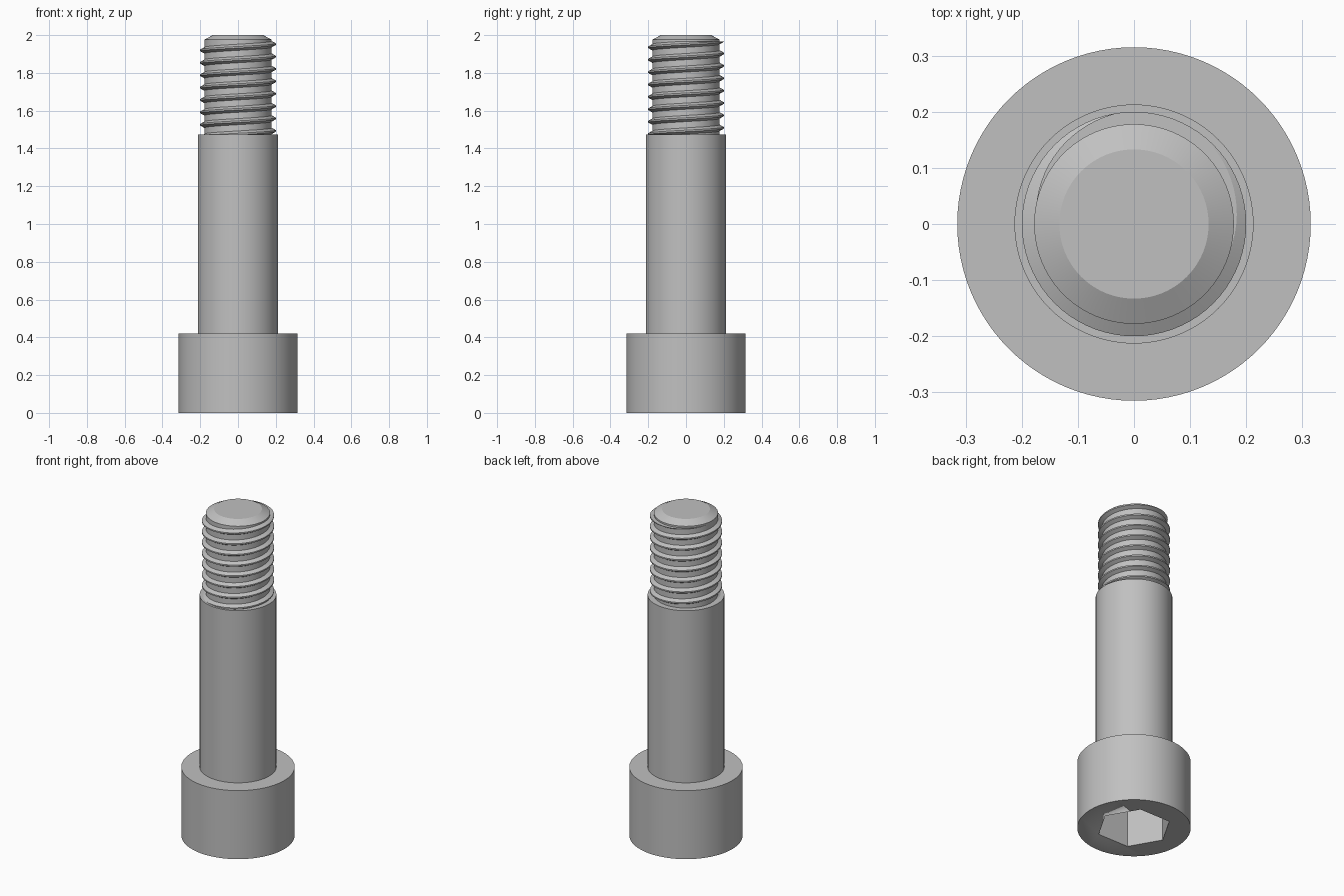
import bpy, bmesh
from math import cos, sin, tau, radians
from mathutils import Matrix, Vector

if "Cube" in bpy.data.objects:
    bpy.data.objects.remove(bpy.data.objects["Cube"])

HEAD_R, HEAD_H = 0.315, 0.42
SHANK_R, SHANK_TOP = 0.213, 1.475
CORE_R, CREST_R, PITCH = 0.178, 0.2, 0.0656
SEGMENTS = 96

# Plain steel grey
steel = bpy.data.materials.new("steel_grey")
steel.use_nodes = True
steel.diffuse_color = (0.53, 0.53, 0.53, 1)
steel.node_tree.nodes["Principled BSDF"].inputs["Base Color"].default_value = steel.diffuse_color


def make_object(name, bm, angle=25):
    bmesh.ops.recalc_face_normals(bm, faces=bm.faces)
    mesh = bpy.data.meshes.new(name)
    bm.to_mesh(mesh)
    bm.free()
    mesh.materials.append(steel)
    obj = bpy.data.objects.new(name, mesh)
    bpy.context.collection.objects.link(obj)
    bpy.ops.object.select_all(action='DESELECT')
    bpy.context.view_layer.objects.active = obj
    obj.select_set(True)
    bpy.ops.object.shade_smooth_by_angle(angle=radians(angle))
    return obj


def add_cone(bm, sides, r1, r2, z1, z2, turn=0):
    place = Matrix.Translation((0, 0, (z1 + z2) / 2)) @ Matrix.Rotation(turn, 4, 'Z')
    bmesh.ops.create_cone(bm, cap_ends=True, segments=sides, radius1=r1, radius2=r2,
                          depth=z2 - z1, matrix=place)


def lathe(name, profile):
    bm = bmesh.new()
    rings = [[bm.verts.new((r * cos(tau * i / SEGMENTS), r * sin(tau * i / SEGMENTS), z))
              for i in range(SEGMENTS)] for r, z in profile]
    for low, high in zip(rings, rings[1:]):
        for i in range(SEGMENTS):
            j = (i + 1) % SEGMENTS
            bm.faces.new((low[i], low[j], high[j], high[i]))
    bm.faces.new(rings[0])
    bm.faces.new(rings[-1])
    return make_object(name, bm, 20)


# Round head with a hexagonal socket underneath
bm = bmesh.new()
add_cone(bm, SEGMENTS, HEAD_R, HEAD_R, 0, HEAD_H)
head = make_object("head", bm)

bm = bmesh.new()
add_cone(bm, 6, 0.208, 0.208, -0.1, 0.25, radians(30))
cutter = make_object("socket_cutter", bm)
cutter.hide_render = True
cut = head.modifiers.new("socket", 'BOOLEAN')
cut.operation = 'DIFFERENCE'
cut.solver = 'EXACT'
cut.object = cutter
bpy.context.view_layer.objects.active = head
bpy.ops.object.modifier_apply(modifier=cut.name)
bpy.data.objects.remove(cutter)

# Smooth shank
lathe("shank", [(SHANK_R, HEAD_H - 0.01), (SHANK_R, SHANK_TOP)])

# Threaded core with a chamfered tip
lathe("threaded_core", [(CORE_R, SHANK_TOP - 0.02), (CORE_R, 1.976), (0.133, 2.0)])

# Right-handed helical thread, trimmed flat near the tip
section = [(CORE_R - 0.006, -PITCH / 4), (CORE_R, -PITCH / 4), (CREST_R, -PITCH / 16),
           (CREST_R, PITCH / 16), (CORE_R, PITCH / 4), (CORE_R - 0.006, PITCH / 4)]
bm = bmesh.new()
per_turn, first, last = 72, -8 * 72, 72
rings = []
for k in range(first, last + 1):
    a = tau * k / per_turn
    z = 1.952 + PITCH * k / per_turn
    rings.append([bm.verts.new((r * cos(a), r * sin(a), z + dz)) for r, dz in section])
for one, two in zip(rings, rings[1:]):
    for i in range(len(section)):
        j = (i + 1) % len(section)
        bm.faces.new((one[i], one[j], two[j], two[i]))
bm.faces.new(rings[0])
bm.faces.new(rings[-1])
trim = bmesh.ops.bisect_plane(bm, geom=bm.verts[:] + bm.edges[:] + bm.faces[:],
                              plane_co=Vector((0, 0, 1.966)), plane_no=Vector((0, 0, 1)),
                              clear_outer=True)
bmesh.ops.holes_fill(bm, edges=[e for e in trim["geom_cut"]
                                if isinstance(e, bmesh.types.BMEdge)])
make_object("thread", bm)
